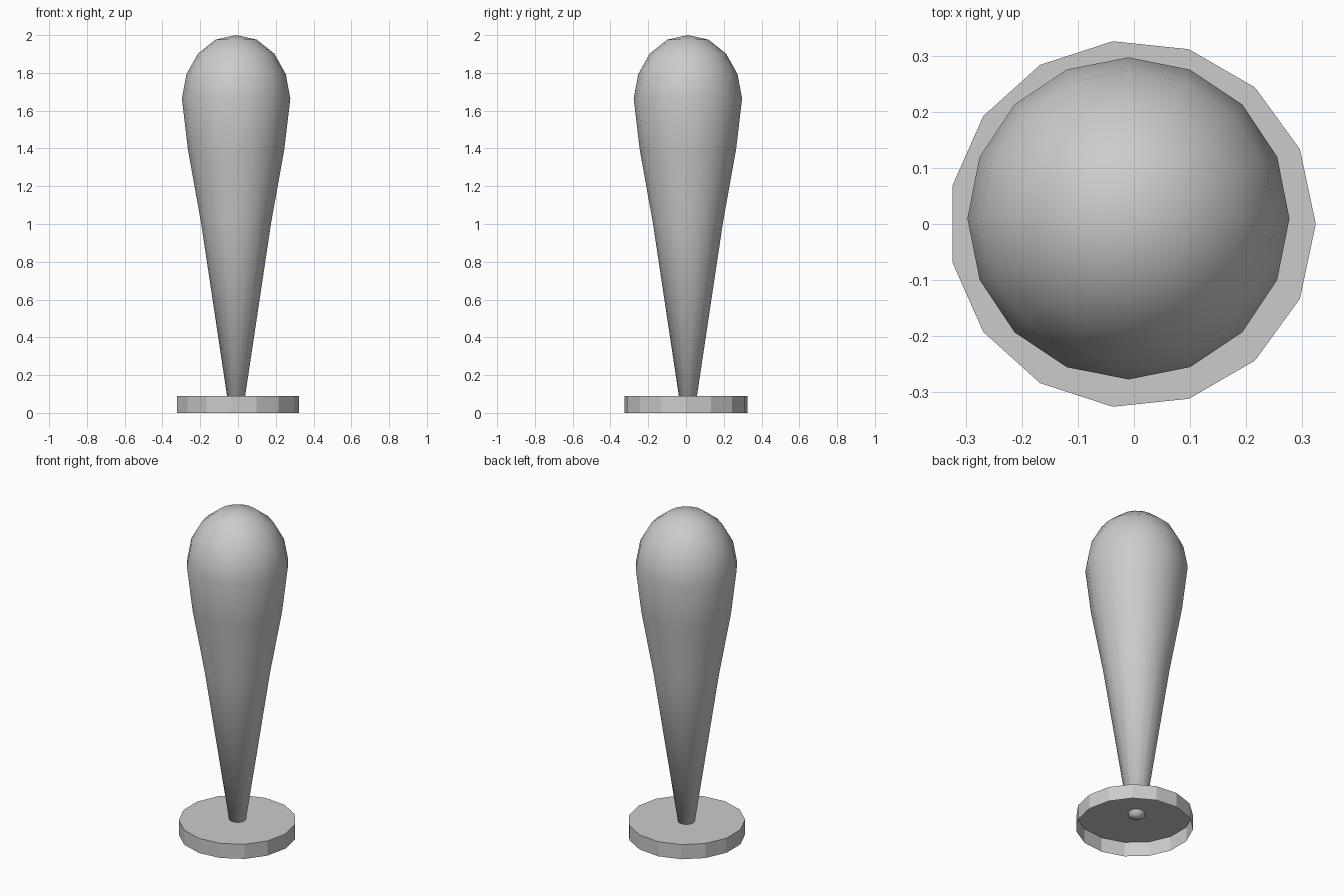
import bpy
import bmesh
import math

if "Cube" in bpy.data.objects:
    bpy.data.objects.remove(bpy.data.objects["Cube"])


def finish(name, bm, smooth):
    bmesh.ops.recalc_face_normals(bm, faces=bm.faces)
    for f in bm.faces:
        f.smooth = smooth
    mesh = bpy.data.meshes.new(name)
    bm.to_mesh(mesh)
    bm.free()
    obj = bpy.data.objects.new(name, mesh)
    bpy.context.collection.objects.link(obj)
    return obj


def ring(bm, r, z, sides, cx=0, cy=0):
    step = 2 * math.pi / sides
    return [bm.verts.new((cx + r * math.cos(i * step), cy + r * math.sin(i * step), z))
            for i in range(sides)]


def bridge(bm, a, b):
    n = len(a)
    for i in range(n):
        j = (i + 1) % n
        bm.faces.new((a[i], a[j], b[j], b[i]))


def fan(bm, loop, tip):
    for i in range(len(loop)):
        bm.faces.new((loop[i], loop[(i + 1) % len(loop)], tip))


# Bulb: 16-sided sphere with its lower half stretched into a tapering stem
CX, CY = -0.01, 0.01
profile = [(0.045, 0.07), (0.186, 1.01), (0.255, 1.394), (0.287, 1.664),
           (0.263, 1.793), (0.202, 1.902), (0.109, 1.976)]
bm = bmesh.new()
rings = [ring(bm, r, z, 16, CX, CY) for r, z in profile]
for a, b in zip(rings, rings[1:]):
    bridge(bm, a, b)
fan(bm, rings[0], bm.verts.new((CX, CY, 0.05)))
fan(bm, rings[-1], bm.verts.new((CX, CY, 2.0)))
finish("bulb_stem", bm, True)

# Base: 15-sided disc, closed on top and open underneath
bm = bmesh.new()
low = ring(bm, 0.3275, 0, 15, -0.0035)
high = ring(bm, 0.3275, 0.09, 15, -0.0035)
bridge(bm, low, high)
bm.faces.new(high)
finish("base", bm, False)
